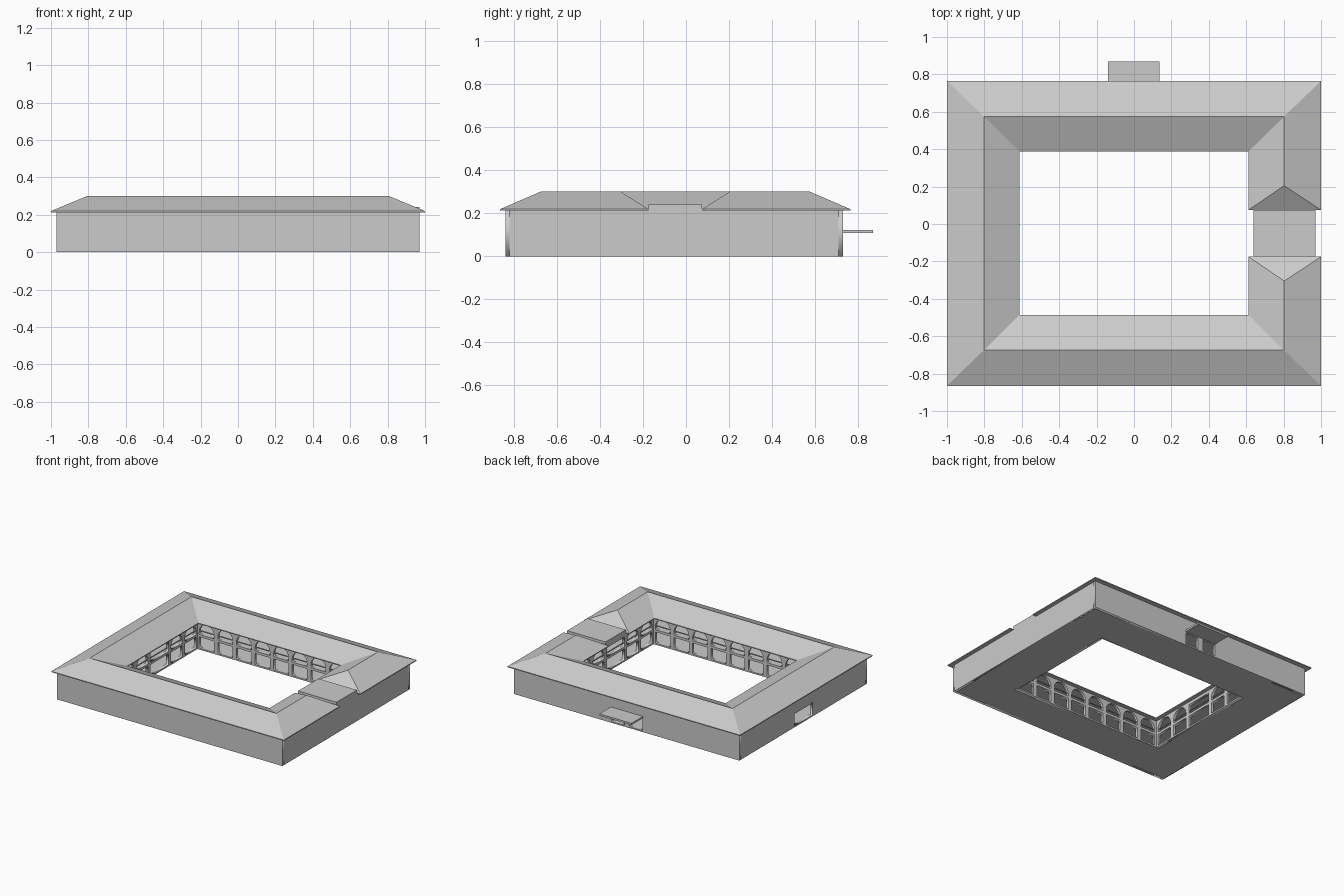
import bpy, bmesh, math
from mathutils import Vector

if "Cube" in bpy.data.objects:
    bpy.data.objects.remove(bpy.data.objects["Cube"])


def box(name, x0, x1, y0, y1, z0, z1):
    bm = bmesh.new()
    bmesh.ops.create_cube(bm, size=1)
    for v in bm.verts:
        v.co = ((x0 + x1) / 2 + v.co.x * (x1 - x0),
                (y0 + y1) / 2 + v.co.y * (y1 - y0),
                (z0 + z1) / 2 + v.co.z * (z1 - z0))
    return finish(name, bm)


def finish(name, bm):
    bmesh.ops.recalc_face_normals(bm, faces=bm.faces)
    me = bpy.data.meshes.new(name)
    bm.to_mesh(me)
    bm.free()
    ob = bpy.data.objects.new(name, me)
    bpy.context.collection.objects.link(ob)
    return ob


def rect(u0, u1, z0, z1):
    return [(u0, z0), (u1, z0), (u1, z1), (u0, z1)]


def arch(u0, u1, z0, top):
    r, c = (u1 - u0) / 2, (u0 + u1) / 2
    pts = [(u0, z0), (u1, z0)]
    for i in range(13):
        a = math.pi * i / 12
        pts.append((c + r * math.cos(a), top - r + r * math.sin(a)))
    return pts


def wall(name, p0, p1, holes, thick, height=0.216):
    """Upright wall along p0-p1 with openings given as outlines."""
    d = Vector(p1) - Vector(p0)
    cu = bpy.data.curves.new(name + "_outline", 'CURVE')
    cu.dimensions = '2D'
    cu.fill_mode = 'BOTH'
    cu.extrude = thick / 2
    for pts in [rect(0, d.length, 0, height)] + holes:
        s = cu.splines.new('POLY')
        s.points.add(len(pts) - 1)
        for p, q in zip(s.points, pts):
            p.co = (q[0], q[1], 0, 1)
        s.use_cyclic_u = True
    tmp = bpy.data.objects.new(name + "_tmp", cu)
    bpy.context.collection.objects.link(tmp)
    dg = bpy.context.evaluated_depsgraph_get()
    me = bpy.data.meshes.new_from_object(tmp.evaluated_get(dg))
    bpy.data.objects.remove(tmp)
    ob = bpy.data.objects.new(name, me)
    ob.location = (p0[0], p0[1], 0)
    ob.rotation_euler = (math.pi / 2, 0, math.atan2(d.y, d.x))
    bpy.context.collection.objects.link(ob)


def bays(start, end, n, pier=0.032):
    """Two storeys of openings: rectangular below, arched above."""
    w, out = (end - start) / n, []
    for i in range(n):
        a, b = start + i * w + pier / 2, start + (i + 1) * w - pier / 2
        out += [rect(a, b, 0.012, 0.098), arch(a, b, 0.117, 0.206)]
    return out


# outer walls, with the back doors and the left side gateway
wall("front_wall", (-0.97, -0.83), (0.97, -0.83), [], 0.02)
wall("back_wall", (-0.97, 0.72), (0.97, 0.72),
     [rect(0.835, 0.945, 0.011, 0.105), rect(0.99, 1.10, 0.011, 0.105)], 0.02)
wall("right_wall", (0.96, -0.82), (0.96, 0.71), [], 0.02)
wall("left_wall", (-0.96, -0.82), (-0.96, 0.71), [rect(0.65, 0.87, 0.011, 0.115)], 0.02)

# courtyard arcades
XI, Y0, Y1 = 0.65, -0.525, 0.425
for name, y in (("front_arcade", Y0), ("back_arcade", Y1)):
    wall(name, (-XI - 0.01, y), (XI + 0.01, y), bays(0.02, 1.30, 8), 0.02)
side = bays(0.0, 0.34, 2) + bays(0.59, 0.93, 2)
gate = [rect(0.356, 0.574, 0.012, 0.098), rect(0.356, 0.574, 0.117, 0.19)]
for name, x in (("left_arcade", -XI), ("right_arcade", XI)):
    wall(name, (x, Y0 + 0.01), (x, Y1 - 0.01), side + gate, 0.02)

# ground and upper floors of the four wings, and the gallery handrails
for level, z0, z1 in (("ground", 0.0, 0.01), ("upper", 0.1, 0.115)):
    box(level + "_floor_front", -0.965, 0.965, -0.835, -0.517, z0, z1)
    box(level + "_floor_back", -0.965, 0.965, 0.417, 0.725, z0, z1)
    box(level + "_floor_left", -0.965, -0.642, -0.517, 0.417, z0, z1)
    box(level + "_floor_right", 0.642, 0.965, -0.517, 0.417, z0, z1)
for name, y in (("front_handrail", Y0), ("back_handrail", Y1)):
    box(name, -XI, XI, y - 0.004, y + 0.004, 0.141, 0.147)
for name, x in (("left_handrail", -XI), ("right_handrail", XI)):
    box(name, x - 0.004, x + 0.004, Y0, Y1, 0.141, 0.147)

# hipped ring roof, swept around the court and open at the right hand gap
G0, G1 = -0.175, 0.075
XO, XR, XC = 1.0, 0.803, 0.612          # eave, ridge, courtyard eave
EAVE, BASE, TOP = 0.22, 0.213, 0.302


def station(o, r, c):
    return [(*o, BASE), (*o, EAVE), (*r, TOP), (*c, EAVE), (*c, BASE)]


stations = [station((XO, G1), (XR, 0.205), (XC, G1))]
for sx, top in ((1, True), (-1, True), (-1, False), (1, False)):
    ys = (0.765, 0.575, 0.388) if top else (-0.865, -0.675, -0.486)
    stations.append(station(*[(sx * x, y) for x, y in zip((XO, XR, XC), ys)]))
stations.append(station((XO, G0), (XR, -0.305), (XC, G0)))
bm = bmesh.new()
rings = [[bm.verts.new(p) for p in s] for s in stations]
for a, b in zip(rings, rings[1:]):
    for i in range(5):
        j = (i + 1) % 5
        bm.faces.new((a[i], a[j], b[j], b[i]))
for r in (rings[0], rings[-1]):
    bm.faces.new((r[1], r[2], r[3]))
    bm.faces.new((r[0], r[1], r[3], r[4]))
finish("ring_roof", bm)

# flat roof over the gap, and the canopy over the back doors
box("gap_flat_roof", 0.64, 0.97, G0, G1, 0.212, 0.242)
box("back_canopy", -0.14, 0.135, 0.725, 0.87, 0.108, 0.122)
